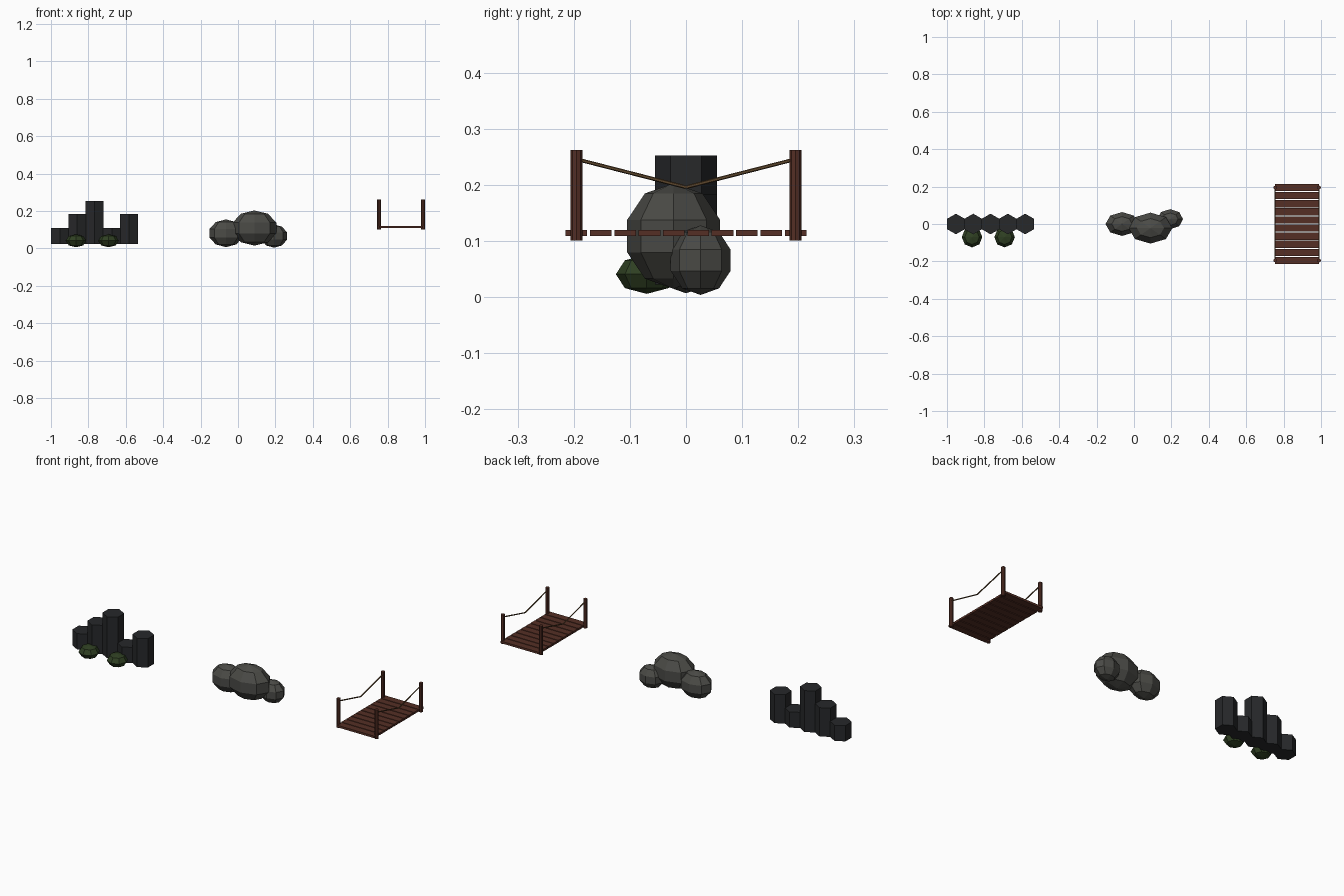
import bpy, bmesh, math
from mathutils import Vector, Matrix

if "Cube" in bpy.data.objects:
    bpy.data.objects.remove(bpy.data.objects["Cube"])


def material(name, rgb):
    m = bpy.data.materials.new(name)
    m.diffuse_color = (*rgb, 1)
    m.use_nodes = True
    m.node_tree.nodes["Principled BSDF"].inputs["Base Color"].default_value = m.diffuse_color
    return m


BASALT = material("basalt_black", (0.020, 0.021, 0.023))
STONE = material("stone_grey", (0.070, 0.070, 0.062))
MOSS = material("moss_green", (0.028, 0.050, 0.016))
WOOD = material("dark_wood", (0.090, 0.028, 0.018))
ROPE = material("rope_tan", (0.125, 0.070, 0.028))


def finish(bm, name, mat):
    mesh = bpy.data.meshes.new(name)
    bm.to_mesh(mesh)
    bm.free()
    mesh.materials.append(mat)
    ob = bpy.data.objects.new(name, mesh)
    bpy.context.collection.objects.link(ob)
    return ob


def ball(name, mat, loc, radii, rings):
    bm = bmesh.new()
    bmesh.ops.create_uvsphere(bm, u_segments=8, v_segments=rings, radius=1)
    bmesh.ops.transform(bm, verts=bm.verts,
                        matrix=Matrix.Translation(loc) @ Matrix.Diagonal((*radii, 1)))
    return finish(bm, name, mat)


def rod(name, mat, a, b, radius, sides, turn=0.0):
    a, b = Vector(a), Vector(b)
    d = b - a
    bm = bmesh.new()
    bmesh.ops.create_cone(bm, cap_ends=True, segments=sides, radius1=radius,
                          radius2=radius, depth=d.length)
    rot = Vector((0, 0, 1)).rotation_difference(d).to_matrix().to_4x4()
    bmesh.ops.transform(bm, verts=bm.verts,
                        matrix=Matrix.Translation((a + b) / 2) @ rot @ Matrix.Rotation(turn, 4, 'Z'))
    return finish(bm, name, mat)


def box(name, mat, loc, size):
    bm = bmesh.new()
    bmesh.ops.create_cube(bm, size=1)
    bmesh.ops.transform(bm, verts=bm.verts,
                        matrix=Matrix.Translation(loc) @ Matrix.Diagonal((*size, 1)))
    return finish(bm, name, mat)


# Row of hexagonal basalt columns, corners pointing to front and back
for i, top in enumerate((0.11, 0.183, 0.253, 0.11, 0.183)):
    x = -0.952 + i * 0.0925
    # create_cone starts its ring on the y axis, so corners already face y
    ob = rod(f"basalt_column_{i + 1}", BASALT, (x, 0, 0.023), (x, 0, top), 0.055, 6)
    if max(v.co.y for v in ob.data.vertices) < 0.054:
        ob.data.transform(Matrix.Translation((x, 0, 0)) @ Matrix.Rotation(math.pi / 6, 4, 'Z')
                          @ Matrix.Translation((-x, 0, 0)))

# Moss clumps in front of the columns
for i, x in enumerate((-0.866, -0.692)):
    ball(f"moss_clump_{i + 1}", MOSS, (x, -0.07, 0.041), (0.055, 0.055, 0.035), 4)

# Boulder pile
ball("boulder_left", STONE, (-0.064, 0.0, 0.081), (0.093, 0.067, 0.074), 5)
ball("boulder_middle", STONE, (0.088, -0.022, 0.109), (0.123, 0.087, 0.094), 5)
ball("boulder_right", STONE, (0.193, 0.026, 0.066), (0.0725, 0.056, 0.062), 5)

# Bridge deck planks
MID, HALF = 0.872, 0.117
for i in range(10):
    box(f"plank_{i + 1}", WOOD, (MID, (i - 4.5) * 0.0434, 0.1145),
        (2 * HALF, 0.0385, 0.0115))

# Bridge posts and sagging ropes
for sx, side in ((-1, "left"), (1, "right")):
    x = MID + sx * HALF
    for sy, end in ((-1, "front"), (1, "back")):
        y = sy * 0.195
        rod(f"post_{side}_{end}", WOOD, (x, y, 0.101), (x, y, 0.262), 0.0105, 8)
        rod(f"rope_{side}_{end}", ROPE, (x, y, 0.246), (x, 0, 0.196), 0.0033, 6)
